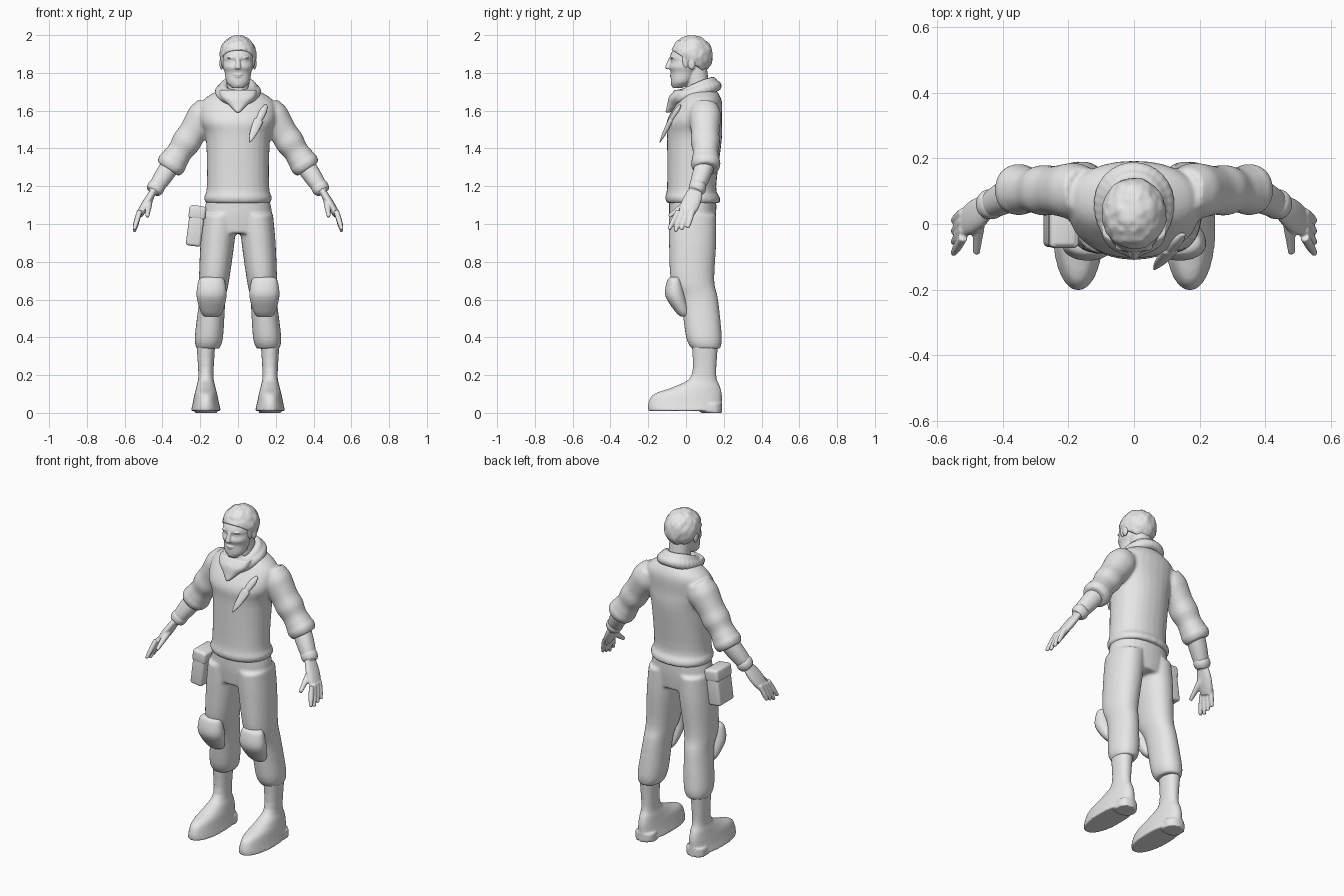
import bpy, bmesh, math
from mathutils import Vector, Matrix, noise

cube = bpy.data.objects.get("Cube")
if cube:
    bpy.data.objects.remove(cube)

colour = (0.8, 0.8, 0.8, 1)
grey = bpy.data.materials.new("plain grey")
grey.use_nodes = True
grey.diffuse_color = colour
for node in grey.node_tree.nodes:
    if node.type == 'BSDF_PRINCIPLED':
        node.inputs["Base Color"].default_value = colour


def spline(rows, steps=4):
    """Smooth curve through rows of numbers."""
    last = len(rows) - 1
    result = []
    for i in range(last):
        before, start, end, after = (rows[max(0, min(last, i + k))] for k in (-1, 0, 1, 2))
        for step in range(steps):
            t = step / steps
            row = []
            for a, b, c, d in zip(before, start, end, after):
                bend = (c - a) * t + (2*a - 5*b + 4*c - d) * t**2 + (3*b - a - 3*c + d) * t**3
                row.append(b + bend / 2)
            result.append(row)
    return result + [rows[-1]]


def skin(bm, rings, axis, sides=28, power=0.92):
    """Closed skin over rounded rings (x, y, z, width radius, depth radius)."""
    depth = Vector((0, 1, 0))
    depth = (depth - axis * depth.dot(axis)).normalized()
    width = depth.cross(axis)
    loops = []
    for x, y, z, wide, deep in spline(rings):
        loop = []
        for k in range(sides):
            angle = math.tau * k / sides
            c, s = math.cos(angle), math.sin(angle)
            c = math.copysign(abs(c) ** power, c) * wide
            s = math.copysign(abs(s) ** power, s) * deep
            loop.append(bm.verts.new(Vector((x, y, z)) + width * c + depth * s))
        loops.append(loop)
    for low, high in zip(loops, loops[1:]):
        for k in range(sides):
            n = (k + 1) % sides
            bm.faces.new((low[k], low[n], high[n], high[k]))
    bm.faces.new(loops[0][::-1])
    bm.faces.new(loops[-1])


def column(bm, profile, x=0, lean=0):
    """Upright form from rows of height, front y, back y and half width."""
    rings = [(x + lean * z, (front + back) / 2, z, half, (back - front) / 2)
             for z, front, back, half in profile]
    skin(bm, rings, Vector((0, 0, 1)))


def limb(bm, start, end, radii, flat=1):
    """Straight form from start to end with evenly spaced radii."""
    last = len(radii) - 1
    rings = [(*start.lerp(end, i / last), r, r * flat) for i, r in enumerate(radii)]
    skin(bm, rings, (end - start).normalized())


def blob(bm, loc, scale):
    m = Matrix.Translation(loc) @ Matrix.Diagonal((*scale, 1))
    bmesh.ops.create_icosphere(bm, subdivisions=4, radius=1, matrix=m)


def mirror(bm):
    """Copy everything built so far to the other side."""
    copy = bmesh.ops.duplicate(bm, geom=bm.verts[:] + bm.edges[:] + bm.faces[:])["geom"]
    verts = [v for v in copy if isinstance(v, bmesh.types.BMVert)]
    bmesh.ops.scale(bm, vec=(-1, 1, 1), verts=verts)


def finish(name, bm, voxel=0, smooth=3):
    bmesh.ops.recalc_face_normals(bm, faces=bm.faces[:])
    mesh = bpy.data.meshes.new(name)
    bm.to_mesh(mesh)
    bm.free()
    mesh.materials.append(grey)
    for p in mesh.polygons:
        p.use_smooth = True
    ob = bpy.data.objects.new(name, mesh)
    bpy.context.scene.collection.objects.link(ob)
    if voxel:
        blend = ob.modifiers.new("blend", 'REMESH')
        blend.mode, blend.voxel_size, blend.use_smooth_shade = 'VOXEL', voxel, True
        soften = ob.modifiers.new("soften", 'SMOOTH')
        soften.factor, soften.iterations = 0.5, smooth
    else:
        bevel = ob.modifiers.new("bevel", 'BEVEL')
        bevel.width, bevel.segments = 0.015, 4


# Joints of the left arm
shoulder = Vector((.15, .1, 1.62))
cuff = Vector((.37, .105, 1.29))
wrist = Vector((.45, .05, 1.17))
knuckles = Vector((.52, 0, 1.05))

# Sweater: creased sleeves with rolled cuffs, blended into the torso
bm = bmesh.new()
limb(bm, shoulder, cuff, [.07, .085, .08, .074, .077, .067, .073, .065])
limb(bm, shoulder.lerp(cuff, .84), cuff, [.07, .078, .076, .066])
mirror(bm)
column(bm, [(1.11, -.1, .18, .17), (1.14, -.11, .18, .18), (1.2, -.1, .16, .165), (1.45, -.1, .19, .17),
            (1.55, -.1, .19, .2), (1.65, -.04, .19, .19), (1.71, 0, .16, .1)])
finish("sweater", bm, .009, 5)

# Trousers: two baggy legs gathered at the calf, blended into the hips
bm = bmesh.new()
column(bm, [(1.05, -.09, .16, .09), (.9, -.09, .16, .09), (.7, -.08, .15, .08), (.6, -.03, .17, .07),
            (.4, 0, .19, .075), (.34, .03, .18, .06)], x=.19, lean=-.09)
mirror(bm)
column(bm, [(1.15, -.09, .16, .16), (1.05, -.09, .16, .18), (.95, -.08, .15, .15)])
finish("trousers", bm, .009, 5)

# Knee pads
bm = bmesh.new()
column(bm, [(.72, -.08, -.03, .05), (.7, -.1, -.02, .07), (.62, -.11, 0, .08), (.54, -.06, .02, .06),
            (.51, -.03, .02, .04)], x=.14)
mirror(bm)
finish("knee_pads", bm, .007)

# Boots: shaft running into the foot, and a low heel
bm = bmesh.new()
column(bm, [(.37, .03, .17, .05), (.2, .03, .16, .04), (.14, -.06, .18, .05), (.1, -.17, .19, .06),
            (.05, -.2, .19, .07), (.01, -.2, .19, .08)], x=.17)
column(bm, [(.05, .08, .19, .06), (0, .08, .19, .06)], x=.17)
mirror(bm)
finish("boots", bm, .007)

# Forearms and hands, each with four fingers and a thumb
bm = bmesh.new()
limb(bm, shoulder.lerp(cuff, .9), wrist, [.05, .05, .045, .035])
limb(bm, wrist, knuckles, [.018, .022, .022, .018], flat=2.2)
for i in range(4):
    base = knuckles + Vector((0, .025 * i - .04, .02))
    tip = Vector((.55, .033 * i - .09, .96 + .01 * abs(i - 1)))
    limb(bm, base, tip, [.014, .014, .013, .009])
limb(bm, wrist + Vector((.02, -.02, -.04)), Vector((.48, -.09, 1.04)), [.018, .018, .014, .01])
mirror(bm)
finish("hands", bm, .005, 2)

# Wrist bands
bm = bmesh.new()
limb(bm, cuff.lerp(wrist, .65), wrist, [.04, .046, .045, .038])
mirror(bm)
finish("wrist_bands", bm, .006, 2)

# Head: eyes, brows and ears, then neck, skull, nose, lips and chin
bm = bmesh.new()
blob(bm, (.033, -.064, 1.86), (.014, .012, .008))
blob(bm, (.035, -.07, 1.88), (.024, .012, .006))
blob(bm, (.088, .03, 1.85), (.01, .02, .033))
mirror(bm)
limb(bm, Vector((0, .07, 1.66)), Vector((0, .05, 1.83)), [.06, .06, .06])
column(bm, [(1.72, -.07, -.02, .03), (1.75, -.08, .03, .06), (1.8, -.08, .06, .07), (1.83, -.09, .08, .08),
            (1.86, -.08, .08, .08), (1.89, -.085, .1, .08), (1.95, -.05, .1, .07), (1.98, -.02, .07, .04)])
column(bm, [(1.88, -.09, -.07, .01), (1.83, -.11, -.08, .015), (1.82, -.1, -.08, .014)])
blob(bm, (0, -.077, 1.79), (.025, .01, .006))
blob(bm, (0, -.075, 1.78), (.02, .01, .006))
blob(bm, (0, -.065, 1.74), (.02, .015, .015))
finish("head", bm, .004, 2)

# Hair: cap cut along a slanted hairline, with uneven locks and sideburns
bm = bmesh.new()
blob(bm, (0, .03, 1.893), (.098, .112, .106))
bmesh.ops.bisect_plane(bm, geom=bm.verts[:] + bm.edges[:] + bm.faces[:], plane_co=(0, -.08, 1.925),
                       plane_no=(0, .55, .83), clear_inner=True)
bmesh.ops.holes_fill(bm, edges=[e for e in bm.edges if e.is_boundary])
middle = Vector((0, .03, 1.88))
for v in bm.verts:
    lock = noise.noise(Vector((v.co.x * 45, v.co.y * 45, v.co.z * 25)))
    v.co += (v.co - middle).normalized() * lock * .007
    v.co.z = min(v.co.z, 2)
for side in (1, -1):
    blob(bm, (side * .08, 0, 1.87), (.01, .02, .045))
finish("hair", bm, .005, 1)

# Scarf: two loose rolls sloping down to a pointed front
bm = bmesh.new()
beads = 32
for radius, height, tube in ((.092, 1.695, .031), (.076, 1.72, .025)):
    for k in range(beads):
        a = math.tau * k / beads
        loc = (radius * math.sin(a), .05 - 1.2 * radius * math.cos(a), height - .036 * math.cos(a))
        thick = tube * (1 + .08 * math.sin(3 * a + height))
        blob(bm, loc, (thick, thick, thick))
column(bm, [(1.71, -.06, .02, .1), (1.67, -.09, 0, .09), (1.63, -.1, -.03, .05), (1.59, -.11, -.08, .01)])
finish("scarf", bm, .006, 4)

# Sheathed knife on the left of the chest
bm = bmesh.new()
guard = Vector((.11, -.08, 1.55))
limb(bm, Vector((.06, -.14, 1.43)), guard, [.004, .017, .023, .026], flat=.5)
limb(bm, guard, Vector((.15, -.03, 1.63)), [.016, .019, .018, .008], flat=.7)
finish("knife", bm, .004, 1)

# Hip pouch with a flap, tilted against the right thigh
bm = bmesh.new()
tilt = Matrix.Translation((-.224, 0, .99)) @ Matrix.Rotation(.13, 4, 'Y')
for lift, size in ((0, (.08, .14, .215)), (.07, (.09, .145, .07))):
    place = tilt @ Matrix.Translation((0, 0, lift))
    bmesh.ops.create_cube(bm, size=1, matrix=place @ Matrix.Diagonal((*size, 1)))
finish("hip_pouch", bm)
